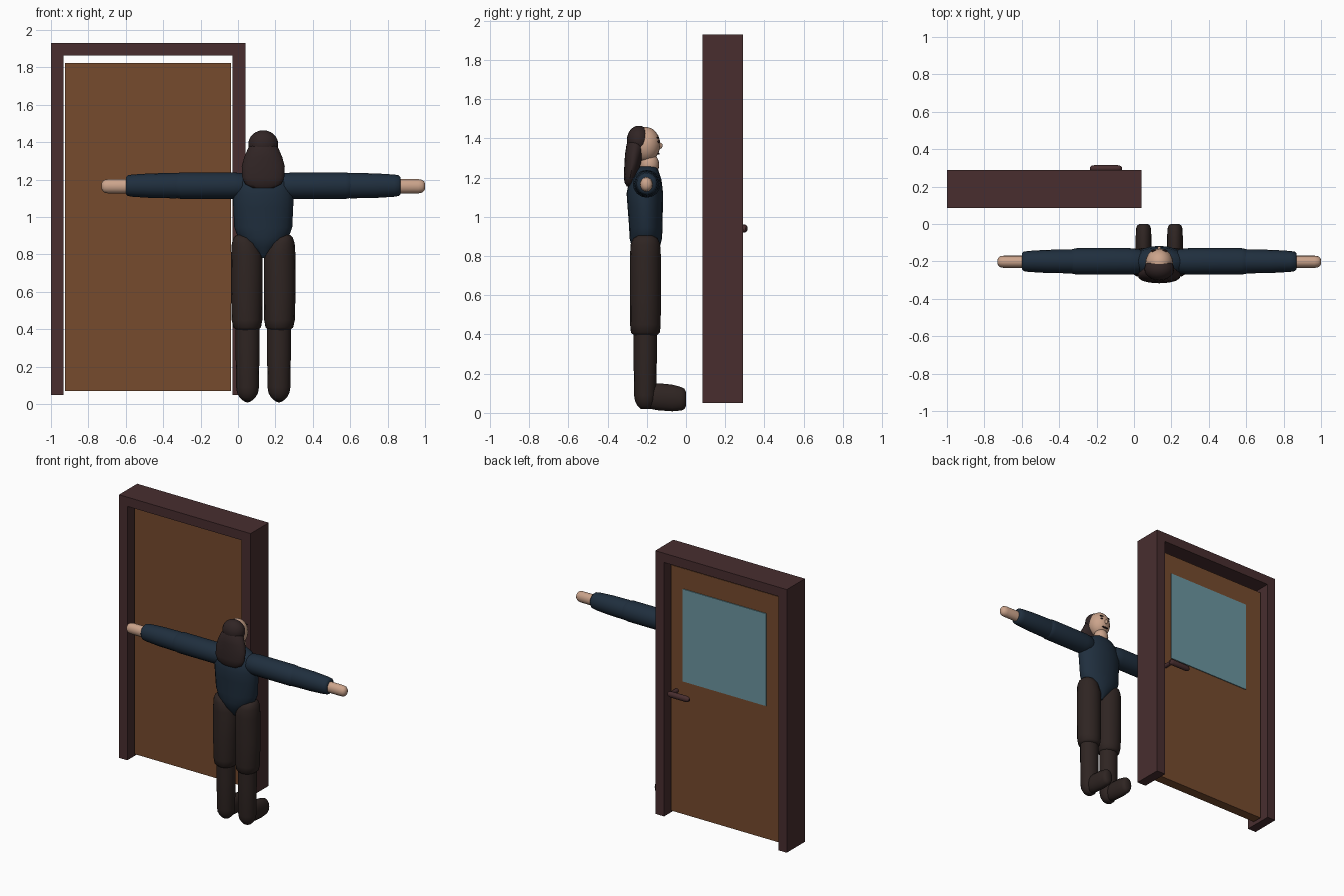
import bpy, bmesh, math
from mathutils import Vector

cube = bpy.data.objects.get("Cube")
if cube:
    bpy.data.objects.remove(cube, do_unlink=True)


def material(name, rgb):
    m = bpy.data.materials.new(name)
    m.use_nodes = True
    m.diffuse_color = (*rgb, 1)
    m.node_tree.nodes["Principled BSDF"].inputs["Base Color"].default_value = (*rgb, 1)
    return m


FRAME = material("dark red wood", (.065, .027, .028))
DOOR = material("brown wood", (.181, .069, .027))
GLASS = material("pale blue glass", (.15, .305, .352))
SHIRT = material("navy cloth", (.014, .028, .048))
TROUSERS = material("dark brown cloth", (.028, .018, .016))
HAIR = material("dark hair", (.03, .018, .018))
SKIN = material("skin", (.60, .37, .26))
INK = material("dark features", (.02, .01, .01))


def finish(name, bm, mat, smooth=True):
    bmesh.ops.recalc_face_normals(bm, faces=bm.faces)
    me = bpy.data.meshes.new(name)
    bm.to_mesh(me)
    bm.free()
    ob = bpy.data.objects.new(name, me)
    bpy.context.collection.objects.link(ob)
    me.materials.append(mat)
    if smooth:
        bpy.ops.object.select_all(action='DESELECT')
        ob.select_set(True)
        bpy.context.view_layer.objects.active = ob
        bpy.ops.object.shade_smooth_by_angle(angle=math.radians(50))
    return ob


def box(name, lo, hi, mat):
    bm = bmesh.new()
    bmesh.ops.create_cube(bm, size=1)
    for v in bm.verts:
        v.co = Vector([(a + b) / 2 + c * (b - a) for a, b, c in zip(lo, hi, v.co)])
    return finish(name, bm, mat, False)


def ellipsoid(name, centre, radii, mat, seg=20):
    bm = bmesh.new()
    bmesh.ops.create_uvsphere(bm, u_segments=seg, v_segments=seg // 2 + 2, radius=1)
    for v in bm.verts:
        v.co = Vector([c + r * k for c, r, k in zip(centre, radii, v.co)])
    return finish(name, bm, mat)


def loft(name, axis, rings, mat, seg=16):
    """Skin elliptical rings (centre, radius, radius) lying square to an axis."""
    i = "xyz".index(axis)
    u, w = [k for k in range(3) if k != i]
    bm = bmesh.new()
    loops = []
    for centre, ru, rw in rings:
        loop = []
        for k in range(seg):
            a = math.tau * k / seg
            p = Vector(centre)
            p[u] += ru * math.cos(a)
            p[w] += rw * math.sin(a)
            loop.append(bm.verts.new(p))
        loops.append(loop)
    for a, b in zip(loops, loops[1:]):
        for k in range(seg):
            n = (k + 1) % seg
            bm.faces.new((a[k], a[n], b[n], b[k]))
    bm.faces.new(loops[0])
    bm.faces.new(loops[-1])
    return finish(name, bm, mat)


# Door frame, open at the bottom
Y0, Y1 = .085, .29
box("frame_right_jamb", (-1, Y0, .05), (-.934, Y1, 1.93), FRAME)
box("frame_left_jamb", (-.03, Y0, .05), (.04, Y1, 1.93), FRAME)
box("frame_lintel", (-.934, Y0, 1.864), (-.03, Y1, 1.93), FRAME)

# Door leaf, glazed on the far side, with a lever handle
box("door", (-.925, .155, .07), (-.037, .225, 1.825), DOOR)
box("door_glass", (-.795, .222, 1.02), (-.135, .231, 1.68), GLASS)
loft("handle_stem", "y", [((-.085, .22, .94), .015, .015),
                          ((-.085, .30, .94), .015, .015)], FRAME, 12)
loft("handle_lever", "x", [((x, .297, .94), r * .85, r) for x, r in
     ((-.235, .009), (-.225, .018), (-.21, .021), (-.09, .021), (-.075, .018), (-.065, .009))],
     FRAME, 12)

# Figure facing the door
CX, CY = .135, -.205

# Torso with a pointed lower end between the thighs
loft("torso", "z", [((CX, CY + dy, z), rx, ry) for z, rx, ry, dy in (
    (.78, .015, .03, 0), (.84, .085, .07, 0), (.89, .135, .083, 0), (.945, .155, .085, 0),
    (1.05, .160, .090, -.003), (1.12, .163, .093, -.005), (1.19, .150, .082, -.002),
    (1.235, .11, .06, .005), (1.255, .05, .045, .012))], SHIRT, 20)

# Neck, head and face
ellipsoid("neck", (CX, -.187, 1.265), (.05, .05, .06), SKIN)
ellipsoid("head", (CX, -.207, 1.368), (.074, .076, .09), SKIN)
ellipsoid("nose", (CX, -.133, 1.362), (.01, .014, .016), SKIN, 10)
ellipsoid("mouth", (CX, -.142, 1.322), (.026, .008, .005), INK, 10)

# Hair: cap over the back of the head and a long mass down to the shoulders
ellipsoid("hair_cap", (CX, -.24, 1.39), (.08, .062, .074), HAIR)
loft("long_hair", "z", [((CX, y, z), rx, ry) for z, rx, ry, y in (
    (1.155, .055, .012, -.29), (1.175, .095, .026, -.288), (1.21, .112, .034, -.283),
    (1.27, .115, .042, -.272), (1.32, .102, .046, -.265), (1.37, .08, .046, -.257),
    (1.40, .05, .03, -.255))], HAIR, 20)

for side, label in ((1, "left"), (-1, "right")):
    # The figure is turned away, so its own left is at -x
    def at(d):
        return CX + side * d

    ellipsoid(label + "_eye", (at(.028), -.142, 1.382), (.011, .007, .007), INK, 10)
    ellipsoid(label + "_brow", (at(.028), -.144, 1.402), (.016, .007, .004), INK, 10)

    # Arm held straight out
    arm_z = 1.168
    loft(label + "_upper_arm", "x", [((at(d), -.2, arm_z), r, r) for d, r in (
        (.08, .05), (.11, .066), (.16, .071), (.44, .071), (.465, .066), (.48, .055))], SHIRT)
    loft(label + "_forearm", "x", [((at(d), -.2, arm_z), r, r * 1.06) for d, r in (
        (.42, .06), (.47, .064), (.60, .062), (.70, .056), (.725, .052), (.735, .042))], SHIRT)
    loft(label + "_hand", "x", [((at(d), -.202, arm_z - .003), r * .86, r) for d, r in (
        (.70, .038), (.83, .038), (.85, .034), (.861, .024), (.866, .01))], SKIN)

    # Leg and foot
    loft(label + "_thigh", "z", [((at(d), -.207, z), rx, ry) for z, rx, ry, d in (
        (.395, .058, .058, .085), (.41, .074, .074, .086), (.45, .082, .078, .087),
        (.62, .085, .079, .088), (.80, .084, .079, .088), (.86, .072, .075, .096),
        (.89, .05, .062, .108), (.905, .025, .035, .118))], TROUSERS)
    loft(label + "_shin", "z", [((at(.084), -.208, z), r, r * .93) for z, r in (
        (.02, .025), (.035, .042), (.06, .056), (.09, .061), (.30, .064), (.42, .064))], TROUSERS)
    loft(label + "_foot", "y", [((at(.084), y, z), rx, rz) for y, rx, rz, z in (
        (-.245, .02, .03, .08), (-.225, .038, .055, .083), (-.14, .042, .069, .082),
        (-.07, .042, .068, .076), (-.025, .04, .06, .072), (-.008, .034, .052, .071),
        (0, .022, .036, .071))], TROUSERS)
